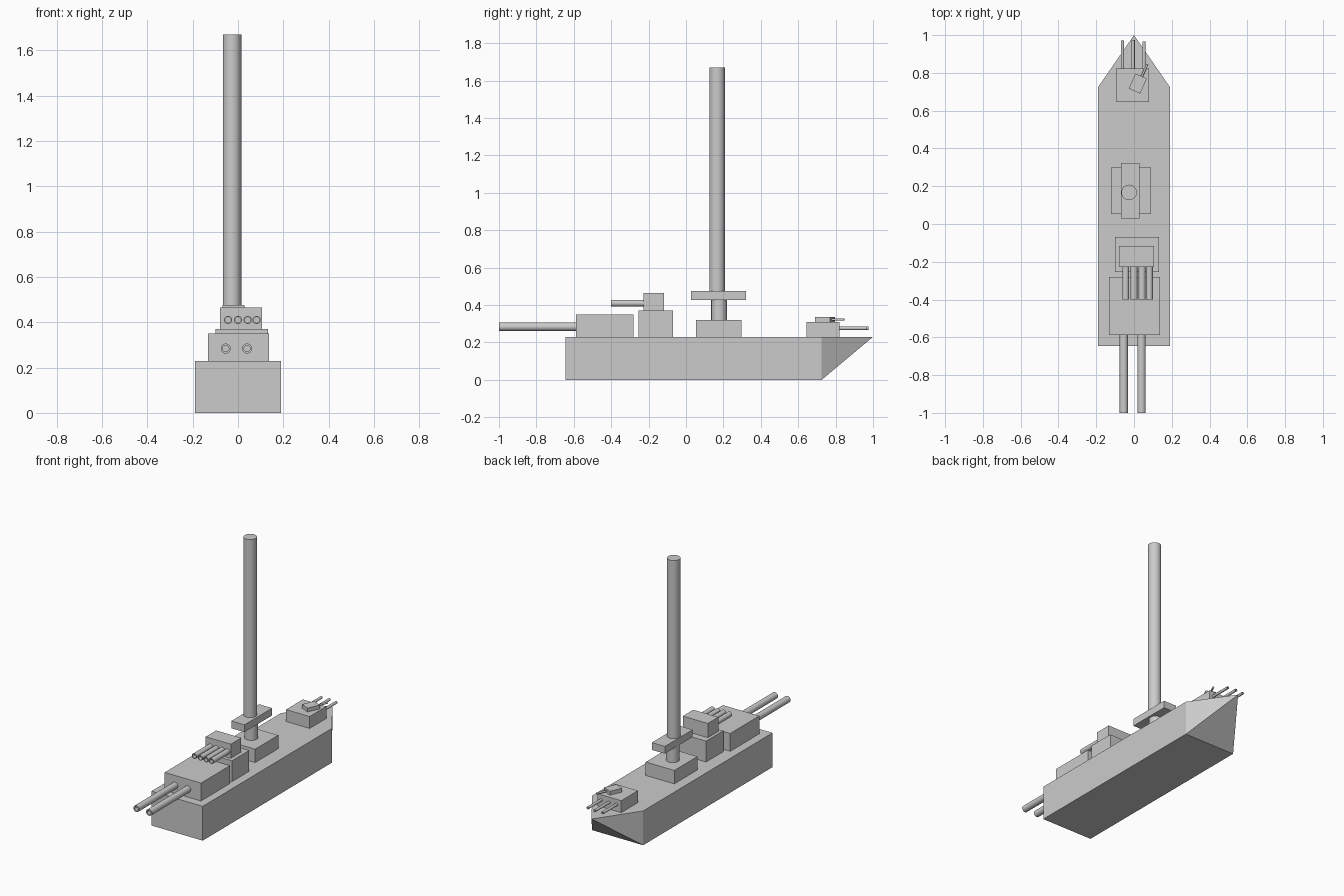
import bpy, bmesh, math
from mathutils import Matrix, Vector

old = bpy.data.objects.get("Cube")
if old:
    bpy.data.objects.remove(old, do_unlink=True)

GREY = (0.6, 0.6, 0.6, 1)
paint = bpy.data.materials.new("warship_grey")
paint.use_nodes = True
paint.diffuse_color = GREY
paint.node_tree.nodes["Principled BSDF"].inputs["Base Color"].default_value = GREY


def finish(name, bm, smooth=False):
    bmesh.ops.recalc_face_normals(bm, faces=bm.faces)
    mesh = bpy.data.meshes.new(name)
    bm.to_mesh(mesh)
    bm.free()
    mesh.materials.append(paint)
    obj = bpy.data.objects.new(name, mesh)
    bpy.context.collection.objects.link(obj)
    if smooth:
        bpy.ops.object.select_all(action="DESELECT")
        obj.select_set(True)
        bpy.context.view_layer.objects.active = obj
        bpy.ops.object.shade_smooth_by_angle()
    return obj


def box(name, x, y, z, turn=0):
    """Box from (min, max) ranges, turned about its own vertical axis."""
    bm = bmesh.new()
    size = [b - a for a, b in (x, y, z)]
    mid = [(a + b) / 2 for a, b in (x, y, z)]
    bmesh.ops.create_cube(bm, size=1, matrix=Matrix.Translation(mid)
                          @ Matrix.Rotation(turn, 4, "Z") @ Matrix.Diagonal((*size, 1)))
    return finish(name, bm)


def rod(name, start, end, radius, bore=0):
    """Cylinder between two points; a bore hollows its far end."""
    start, end = Vector(start), Vector(end)
    axis = end - start
    bm = bmesh.new()
    bmesh.ops.create_cone(bm, cap_ends=True, segments=32, radius1=radius,
                          radius2=radius, depth=axis.length)
    if bore:
        muzzle = max(bm.faces, key=lambda f: f.calc_center_median().z)
        for scale, drop in ((bore, 0), (1, axis.length * 0.9)):
            muzzle = bmesh.ops.extrude_discrete_faces(bm, faces=[muzzle])["faces"][0]
            for v in muzzle.verts:
                v.co = (v.co.x * scale, v.co.y * scale, v.co.z - drop)
    bm.transform(Matrix.Translation((start + end) / 2)
                 @ axis.to_track_quat("Z", "Y").to_matrix().to_4x4())
    return finish(name, bm, True)


# Hull with a raked, pointed bow
W, DECK, STERN, SHOULDER = 0.19, 0.23, -0.645, 0.725
bm = bmesh.new()
low, high = [[bm.verts.new((x, y, z)) for x, y in
              ((-W, STERN), (W, STERN), (W, SHOULDER), (-W, SHOULDER))]
             for z in (0, DECK)]
tip = bm.verts.new((0, 1, DECK))
bm.faces.new(low)
bm.faces.new(high[:3] + [tip, high[3]])
for a, b in ((0, 1), (1, 2), (3, 0)):
    bm.faces.new((low[a], low[b], high[b], high[a]))
bm.faces.new((low[2], low[3], tip))
bm.faces.new((low[2], tip, high[2]))
bm.faces.new((low[3], high[3], tip))
finish("hull", bm)

# Large twin-gun turret
box("main_turret", (-0.132, 0.137), (-0.588, -0.28), (DECK, 0.35))
for i, x in enumerate((-0.054, 0.04)):
    rod(f"main_gun_{i + 1}", (x, -0.588, 0.284), (x, -1, 0.284), 0.022, 0.62)

# Raised four-gun turret
box("raised_turret_base", (-0.1, 0.132), (-0.253, -0.07), (DECK, 0.37))
box("raised_turret", (-0.08, 0.106), (-0.228, -0.117), (0.37, 0.465))
for i, x in enumerate((-0.044, 0, 0.043, 0.082)):
    rod(f"raised_gun_{i + 1}", (x, -0.228, 0.41), (x, -0.4, 0.41), 0.018, 0.7)

# Bridge, cross platform and tall funnel
box("bridge_base", (-0.122, 0.09), (0.053, 0.298), (DECK, 0.32))
rod("bridge_column", (-0.026, 0.177, 0.32), (-0.026, 0.177, 0.427), 0.042)
box("bridge_platform", (-0.069, 0.028), (0.028, 0.322), (0.427, 0.476))
rod("tall_funnel", (-0.026, 0.167, 0.476), (-0.026, 0.167, 1.67), 0.041)

# Bow turret with three guns
box("bow_turret", (-0.095, 0.08), (0.645, 0.822), (DECK, 0.31))
for i, (x, y) in enumerate(((-0.061, 0.972), (-0.005, 0.975), (0.053, 0.965))):
    rod(f"bow_gun_{i + 1}", (x, 0.822, 0.276), (x, y, 0.276), 0.009, 0.6)

# Small angled turret on the bow turret
TURN = math.radians(-24)
box("small_turret", (-0.013, 0.053), (0.7, 0.787), (0.31, 0.336), TURN)
aim = Matrix.Rotation(TURN, 3, "Z") @ Vector((0, 1, 0))
pivot = Vector((0.025, 0.744, 0.323))
rod("small_gun", pivot + aim * 0.04, pivot + aim * 0.112, 0.006)
